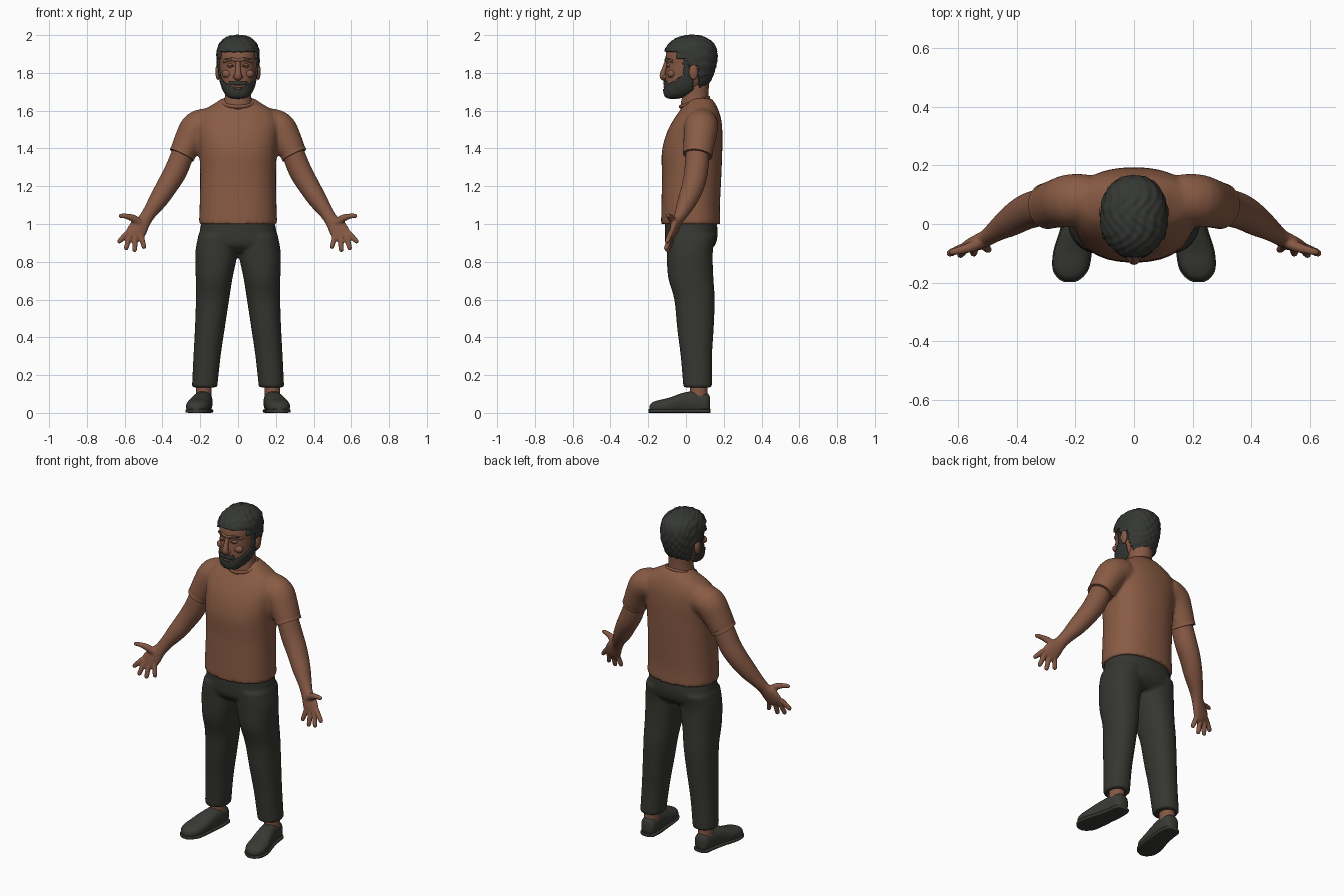
import bpy, bmesh, math
from mathutils import Vector, Matrix

if "Cube" in bpy.data.objects:
    bpy.data.objects.remove(bpy.data.objects["Cube"])

X, Y, Z = Vector((1, 0, 0)), Vector((0, 1, 0)), Vector((0, 0, 1))


def material(name, rgb):
    m = bpy.data.materials.new(name)
    m.use_nodes = True
    m.diffuse_color = (*rgb, 1)
    bsdf = m.node_tree.nodes["Principled BSDF"]
    bsdf.inputs["Base Color"].default_value = (*rgb, 1)
    bsdf.inputs["Roughness"].default_value = 0.8
    return m


SHIRT = material("brown shirt", (0.25, 0.105, 0.058))
SKIN = material("brown skin", (0.235, 0.098, 0.058))
LIP = material("dark lip", (0.15, 0.058, 0.042))
PANTS = material("charcoal cloth", (0.036, 0.037, 0.03))
HAIR = material("black hair", (0.036, 0.039, 0.034))
SHOE = material("dark leather", (0.041, 0.042, 0.035))


def spline(rows, steps):
    """Catmull-Rom interpolation of whole rows of numbers."""
    out = []
    last = len(rows) - 1
    for i in range(last):
        a, b, c, d = (rows[min(max(i + k, 0), last)] for k in (-1, 0, 1, 2))
        for s in range(steps):
            t = s / steps
            out.append([0.5 * (2 * q + (r - p) * t + (2 * p - 5 * q + 4 * r - s_) * t * t
                               + (3 * q - p - 3 * r + s_) * t ** 3)
                        for p, q, r, s_ in zip(a, b, c, d)])
    return out + [list(rows[-1])]


def loft(bm, rows, axis=None, ref=Y, n=32, steps=4, power=2, floor=False, mirror=False):
    """Skin oval rings; a row is x, y, z, radius across, radius deep."""
    rows = spline(rows, steps)
    for side in ((1, -1) if mirror else (1,)):
        rings = []
        for i, (x, y, z, ra, rb) in enumerate(rows):
            ahead, behind = rows[min(i + 1, len(rows) - 1)], rows[max(i - 1, 0)]
            t = axis or (Vector(ahead[:3]) - Vector(behind[:3])).normalized()
            u = ref.cross(t).normalized()
            v = t.cross(u)
            ring = []
            for k in range(n):
                a = math.tau * k / n
                c, s = math.cos(a), math.sin(a)
                co = Vector((x, y, z))
                co += u * ra * math.copysign(abs(c) ** (2 / power), c)
                co += v * rb * math.copysign(abs(s) ** (2 / power), s)
                if floor:
                    co.z = max(co.z, 0)
                ring.append(bm.verts.new((co.x * side, co.y, co.z)))
            rings.append(ring)
        for r, q in zip(rings, rings[1:]):
            for k in range(n):
                j = (k + 1) % n
                bm.faces.new((r[k], r[j], q[j], q[k]))
        bm.faces.new(rings[0][::-1])
        bm.faces.new(rings[-1])


def ball(bm, centre, size, mirror=False):
    for side in ((1, -1) if mirror else (1,)):
        m = Matrix.Translation((centre[0] * side, *centre[1:])) @ Matrix.Diagonal((*size, 1))
        bmesh.ops.create_uvsphere(bm, u_segments=20, v_segments=12, radius=1, matrix=m)


def finish(bm, name, mat, voxel=0, relax=0):
    bmesh.ops.recalc_face_normals(bm, faces=bm.faces)
    me = bpy.data.meshes.new(name)
    bm.to_mesh(me)
    bm.free()
    me.materials.append(mat)
    me.shade_smooth()
    me.set_sharp_from_angle(angle=math.radians(50))
    ob = bpy.data.objects.new(name, me)
    bpy.context.collection.objects.link(ob)
    if voxel:
        r = ob.modifiers.new("fuse", "REMESH")
        r.mode, r.voxel_size, r.use_smooth_shade = "VOXEL", voxel, True
        s = ob.modifiers.new("relax", "SMOOTH")
        s.factor, s.iterations = 0.5, relax
    return ob


# shirt: body and short sleeves fused together
bm = bmesh.new()
loft(bm, [(0, .025, 1.0, .207, .157), (0, .025, 1.1, .203, .155), (0, .03, 1.25, .2, .157),
          (0, .032, 1.38, .205, .16), (0, .045, 1.48, .215, .148), (0, .06, 1.55, .215, .127),
          (0, .07, 1.6, .185, .103), (0, .075, 1.635, .13, .082), (0, .08, 1.665, .085, .055)],
     axis=Z, n=48, power=2.3)
loft(bm, [(.15, .085, 1.53, .085, .085), (.215, .08, 1.51, .088, .09),
          (.255, .072, 1.45, .08, .085), (.295, .062, 1.37, .069, .078)], mirror=True)
finish(bm, "shirt", SHIRT, .01, 5)

# collar and sleeve hems
bm = bmesh.new()
tilt = Matrix.Translation((0, .045, 1.645)) @ Matrix.Rotation(.3, 4, "X")
ring = [tilt @ Vector((.084 * math.cos(a), .08 * math.sin(a), 0))
        for a in (math.tau * k / 32 for k in range(33))]
loft(bm, [(*p, .007, .009) for p in ring], ref=Z, n=8, steps=1)
finish(bm, "collar", SHIRT)
bm = bmesh.new()
loft(bm, [(.288, .064, 1.384, .07, .079), (.298, .061, 1.364, .07, .079)], steps=1, mirror=True)
finish(bm, "sleeve_hems", SHIRT)

# trousers: seat and legs fused together
bm = bmesh.new()
loft(bm, [(0, .025, 1.03, .19, .135), (0, .028, .95, .205, .14),
          (0, .025, .89, .21, .13), (0, .025, .85, .16, .09)], axis=Z, power=2.3)
loft(bm, [(.11, .028, .94, .1, .13), (.114, .02, .85, .112, .122), (.126, .025, .72, .098, .12),
          (.135, .045, .6, .088, .107), (.149, .05, .45, .079, .097),
          (.164, .055, .3, .072, .083), (.177, .062, .135, .067, .076)],
     axis=Z, power=2.2, mirror=True)
finish(bm, "trousers", PANTS, .01, 4)

# arms and hands
bm = bmesh.new()
loft(bm, [(.27, .065, 1.43, .058, .062), (.325, .055, 1.29, .061, .063), (.37, .04, 1.21, .057, .06),
          (.42, .01, 1.13, .05, .052), (.465, -.02, 1.065, .038, .038),
          (.495, -.043, 1.02, .037, .028), (.525, -.06, .98, .05, .023),
          (.547, -.073, .945, .05, .018), (.557, -.08, .928, .04, .012)], mirror=True)
fingers = [((.585, -.08, .955), (.635, -.103, .9)), ((.572, -.08, .942), (.595, -.108, .862)),
           ((.545, -.078, .935), (.547, -.103, .852)), ((.515, -.07, .945), (.495, -.09, .869))]
for base, tip in fingers:
    a, b = Vector(base), Vector(tip)
    loft(bm, [(*a, .015, .015), (*a.lerp(b, .6), .014, .014),
              (*a.lerp(b, .92), .012, .012), (*b, .005, .005)], n=12, mirror=True)
loft(bm, [(.515, -.06, 1.0, .024, .02), (.555, -.078, 1.03, .02, .018),
          (.595, -.09, 1.042, .014, .014), (.622, -.096, 1.043, .012, .011),
          (.632, -.098, 1.042, .005, .005)], n=12, mirror=True)
finish(bm, "arms", SKIN, .006, 3)

# ankles
bm = bmesh.new()
loft(bm, [(.182, .068, .07, .042, .046), (.18, .066, .2, .042, .048)], axis=Z, mirror=True)
finish(bm, "ankles", SKIN)

# shoes, soles and laces
upper = [(.18, .128, .05, .02, .03), (.181, .112, .052, .042, .052), (.184, .05, .055, .049, .06),
         (.195, -.02, .05, .054, .055), (.209, -.09, .038, .062, .042),
         (.216, -.15, .032, .058, .034), (.219, -.182, .028, .036, .025), (.22, -.194, .022, .014, .012)]
bm = bmesh.new()
loft(bm, upper, axis=-Y, ref=Z, power=2.4, floor=True, mirror=True)
finish(bm, "shoes", SHOE)
bm = bmesh.new()
loft(bm, [(x, y * 1.02, .01, rx + .004, .01) for x, y, z, rx, rz in upper],
     axis=-Y, ref=Z, power=5, mirror=True)
finish(bm, "soles", SHOE)
bm = bmesh.new()
for i in range(4):
    x, y, z = .192 + .004 * i, .0 - .026 * i, .106 - .009 * i
    loft(bm, [(x - .028, y + .006, z - .01, .004, .004), (x, y, z, .005, .005),
              (x + .028, y - .006, z - .01, .004, .004)], n=8, mirror=True)
finish(bm, "laces", SHOE)

# neck
bm = bmesh.new()
loft(bm, [(0, .048, 1.59, .082, .076), (0, .047, 1.64, .076, .074), (0, .05, 1.69, .068, .069),
          (0, .05, 1.78, .07, .075)], axis=Z)
finish(bm, "neck", SKIN)

# head, from half width, front and back at each height
levels = [(1.672, .025, -.092, -.045), (1.682, .052, -.106, -.005), (1.71, .072, -.111, .06),
          (1.75, .086, -.11, .11), (1.8, .095, -.108, .135), (1.845, .1, -.104, .148),
          (1.87, .101, -.109, .152), (1.91, .1, -.102, .152), (1.945, .09, -.082, .14),
          (1.97, .068, -.05, .11), (1.982, .042, -.015, .08), (1.988, .008, .02, .04)]
bm = bmesh.new()
loft(bm, [(0, (f + b) / 2, z, w, (b - f) / 2) for z, w, f, b in levels],
     axis=Z, n=96, steps=6, power=2.25)
head = finish(bm, "head", SKIN)


def shell(name, rule, thick, ripple, mat):
    """Grow a layer from the part of the head where the rule holds."""
    bm = bmesh.new()
    bm.from_mesh(head.data)
    off = [f for f in bm.faces if not rule(*f.calc_center_median())]
    bmesh.ops.delete(bm, geom=off, context="FACES")
    bm.normal_update()
    for v, n in [(v, v.normal.copy()) for v in bm.verts]:
        wave = math.sin(v.co.x * 170 + 2 * math.sin(v.co.y * 50)) * math.sin(v.co.y * 90 + v.co.z * 110)
        v.co += n * (thick + ripple * wave)
    ob = finish(bm, name, mat)
    s = ob.modifiers.new("thickness", "SOLIDIFY")
    s.thickness, s.offset = thick + .003, -1


def hair_rule(x, y, z):
    low = 1.912 if y < -.045 else 1.875 if y < .01 else 1.84 if y < .065 else 1.728
    return z > low


def beard_rule(x, y, z):
    if y < -.07 and abs(x) < .024 and 1.716 < z < 1.738:
        return False
    moustache = abs(x) < .048 and y < -.07 and 1.738 < z < 1.764 - abs(x) * .25
    sideburn = -.012 < y < .022 and z < 1.885
    return moustache or sideburn or (y < .035 and z < 1.795 + .62 * y)


shell("hair", hair_rule, .013, .003, HAIR)
shell("beard", beard_rule, .009, .001, HAIR)

# nose, ears, cheeks and eyelids
bm = bmesh.new()
loft(bm, [(0, -.1, 1.862, .012, .012), (0, -.113, 1.825, .013, .013), (0, -.123, 1.79, .018, .016),
          (0, -.12, 1.774, .019, .014), (0, -.108, 1.766, .012, .008)], n=16)
ball(bm, (.016, -.11, 1.778), (.01, .014, .01), True)
ball(bm, (.106, .04, 1.805), (.014, .024, .042), True)
ball(bm, (.056, -.077, 1.795), (.03, .022, .022), True)
ball(bm, (.038, -.089, 1.838), (.02, .016, .013), True)
loft(bm, [(-.075, -.07, 1.862, .009, .01), (-.035, -.1, 1.872, .01, .01), (0, -.105, 1.866, .009, .008),
          (.035, -.1, 1.872, .01, .01), (.075, -.07, 1.862, .009, .01)], ref=Z, n=12)
finish(bm, "face_features", SKIN)

# eye slits and lips
bm = bmesh.new()
loft(bm, [(.022, -.1, 1.837, .003, .003), (.038, -.104, 1.839, .003, .004),
          (.055, -.096, 1.837, .003, .003)], ref=Z, n=8, mirror=True)
loft(bm, [(-.026, -.106, 1.727, .004, .004), (0, -.113, 1.727, .006, .008),
          (.026, -.106, 1.727, .004, .004)], ref=Z, n=12)
finish(bm, "eyes_and_lips", LIP)

# eyebrows
bm = bmesh.new()
loft(bm, [(.018, -.11, 1.868, .003, .004), (.042, -.105, 1.875, .004, .005),
          (.072, -.08, 1.868, .003, .003)], ref=Z, n=8, mirror=True)
finish(bm, "eyebrows", HAIR)
